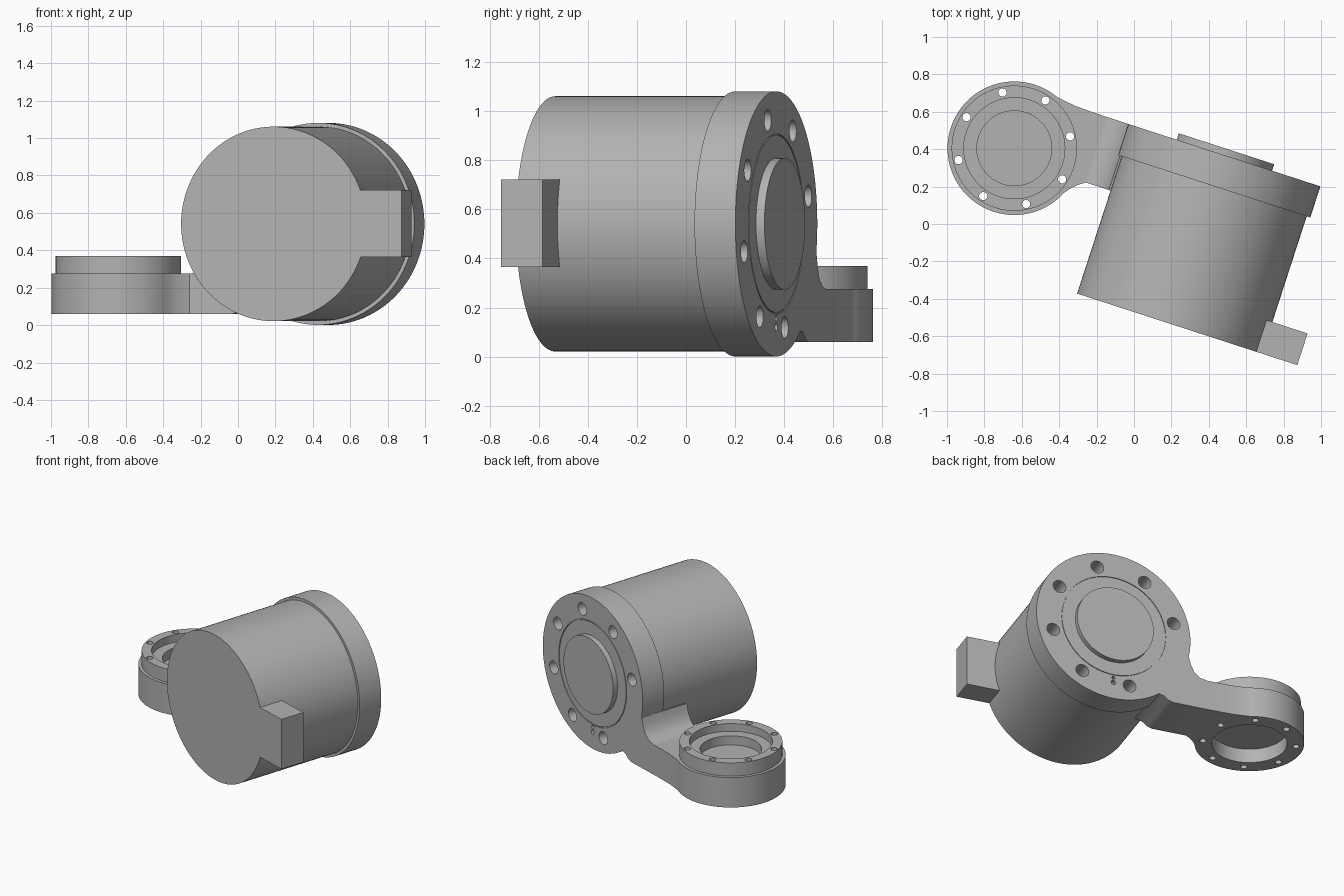
import bpy, bmesh
from math import cos, sin, radians, tau
from mathutils import Matrix, Vector

cube = bpy.data.objects.get("Cube")
if cube:
    bpy.data.objects.remove(cube)

grey = bpy.data.materials.new("machined_grey")
grey.use_nodes = True
GREY = (0.45, 0.45, 0.45, 1)
grey.diffuse_color = GREY
grey.node_tree.nodes["Principled BSDF"].inputs["Base Color"].default_value = GREY

# Motor frame: origin at the middle of the mounting face, local y along the motor axis
MOTOR = Matrix.Translation((0.483, 0.368, 0.541)) @ Matrix.Rotation(radians(-18), 4, 'Z')
RING = Matrix.Translation((-0.64, 0.405, 0))
UPRIGHT = Matrix.Rotation(radians(90), 4, 'X')   # turns (x, y, z) into (x, -z, y)
FACE = MOTOR @ UPRIGHT


def prism(name, outline, low, high, frame):
    """Extrude a closed outline from low to high along the frame's z."""
    bm = bmesh.new()
    base = bm.faces.new([bm.verts.new((x, y, low)) for x, y in outline])
    top = bmesh.ops.extrude_face_region(bm, geom=[base])["geom"]
    moved = [v for v in top if isinstance(v, bmesh.types.BMVert)]
    bmesh.ops.translate(bm, verts=moved, vec=(0, 0, high - low))
    bmesh.ops.recalc_face_normals(bm, faces=bm.faces)
    bm.transform(frame)
    mesh = bpy.data.meshes.new(name)
    bm.to_mesh(mesh)
    bm.free()
    mesh.materials.append(grey)
    obj = bpy.data.objects.new(name, mesh)
    bpy.context.collection.objects.link(obj)
    return obj


def circle(r, n=96, cx=0, cy=0):
    return [(cx + r * cos(tau * i / n), cy + r * sin(tau * i / n)) for i in range(n)]


def bolt_circle(radius, hole, start, low, high, frame):
    holes = []
    for k in range(8):
        a = radians(start + 45 * k)
        spot = circle(hole, 24, radius * cos(a), radius * sin(a))
        holes.append(prism("bolt_hole_cutter", spot, low, high, frame))
    return holes


def cut(obj, cutters):
    for c in cutters:
        c.hide_render = True
        mod = obj.modifiers.new("cut", 'BOOLEAN')
        mod.operation = 'DIFFERENCE'
        mod.solver = 'EXACT'
        mod.object = c
        bpy.context.view_layer.objects.active = obj
        bpy.ops.object.modifier_apply(modifier=mod.name)


def remove(objs):
    for o in objs:
        bpy.data.objects.remove(o)


# Motor body and its side connector
body = prism("motor_body", circle(0.52, 128), 0.17, 0.947, FACE)
connector = prism("cable_connector",
                  [(0.3, -0.176), (0.718, -0.176), (0.718, 0.181), (0.3, 0.181)],
                  0.769, 0.947, FACE)

# Mounting flange with bolt holes, seam groove and index holes
flange = prism("mounting_flange", circle(0.54, 128), 0, 0.175, FACE)
cutters = bolt_circle(0.437, 0.045, -15, -0.05, 0.12, FACE)
groove = prism("groove_cutter", circle(0.367), -0.05, 0.006, FACE)
core = prism("groove_core", circle(0.361), -0.1, 0.1, FACE)
cut(groove, [core])
cutters += [groove, core]
index = [prism("index_hole_cutter", circle(r, 16, 0, y), -0.05, 0.03, FACE)
         for r, y in ((0.012, -0.385), (0.016, -0.42))]
cut(flange, cutters[:-1] + index)
remove(cutters + index)

# Raised output hub
hub = prism("output_hub", circle(0.268), -0.036, 0.05, FACE)

# Arm root, blending up into the flange
root = prism("arm_root",
             [(-0.66, -0.481), (-0.42, -0.481), (-0.385, -0.47), (-0.355, -0.445),
              (-0.3, -0.43), (-0.3, -0.2), (-0.53, -0.12), (-0.545, -0.175),
              (-0.57, -0.225), (-0.61, -0.255), (-0.66, -0.266)],
             0, 0.368, FACE)

# Arm plate: round end flaring into the straight root
arc = [(-0.64 + 0.357 * cos(radians(a)), 0.405 + 0.357 * sin(radians(a)))
       for a in range(50, 314, 3)]
corner_low = MOTOR @ Vector((-0.66, -0.368, 0))
corner_high = MOTOR @ Vector((-0.66, 0, 0))
outline = arc + [(-0.372, 0.168), (-0.345, 0.187), (-0.305, 0.207), corner_low[:2],
                 corner_high[:2], (-0.25, 0.608), (-0.31, 0.63), (-0.36, 0.653)]
plate = prism("arm_plate", outline, 0.06, 0.275, Matrix())
collar = prism("bearing_collar", circle(0.335), 0.2, 0.37, RING)

# Bearing seat recesses and through holes
seats = [prism("seat_cutter", circle(r), low, high, RING)
         for r, low, high in ((0.27, 0.315, 0.5), (0.2, 0.25, 0.45), (0.245, -0.1, 0.16))]
seats += bolt_circle(0.305, 0.022, 12, -0.1, 0.6, RING)
cut(plate, seats)
cut(collar, seats)
remove(seats)

# Smooth round walls, keep sharp rims
bpy.ops.object.select_all(action='DESELECT')
for o in (body, connector, flange, hub, root, plate, collar):
    o.select_set(True)
bpy.context.view_layer.objects.active = body
bpy.ops.object.shade_smooth_by_angle(angle=radians(30))
